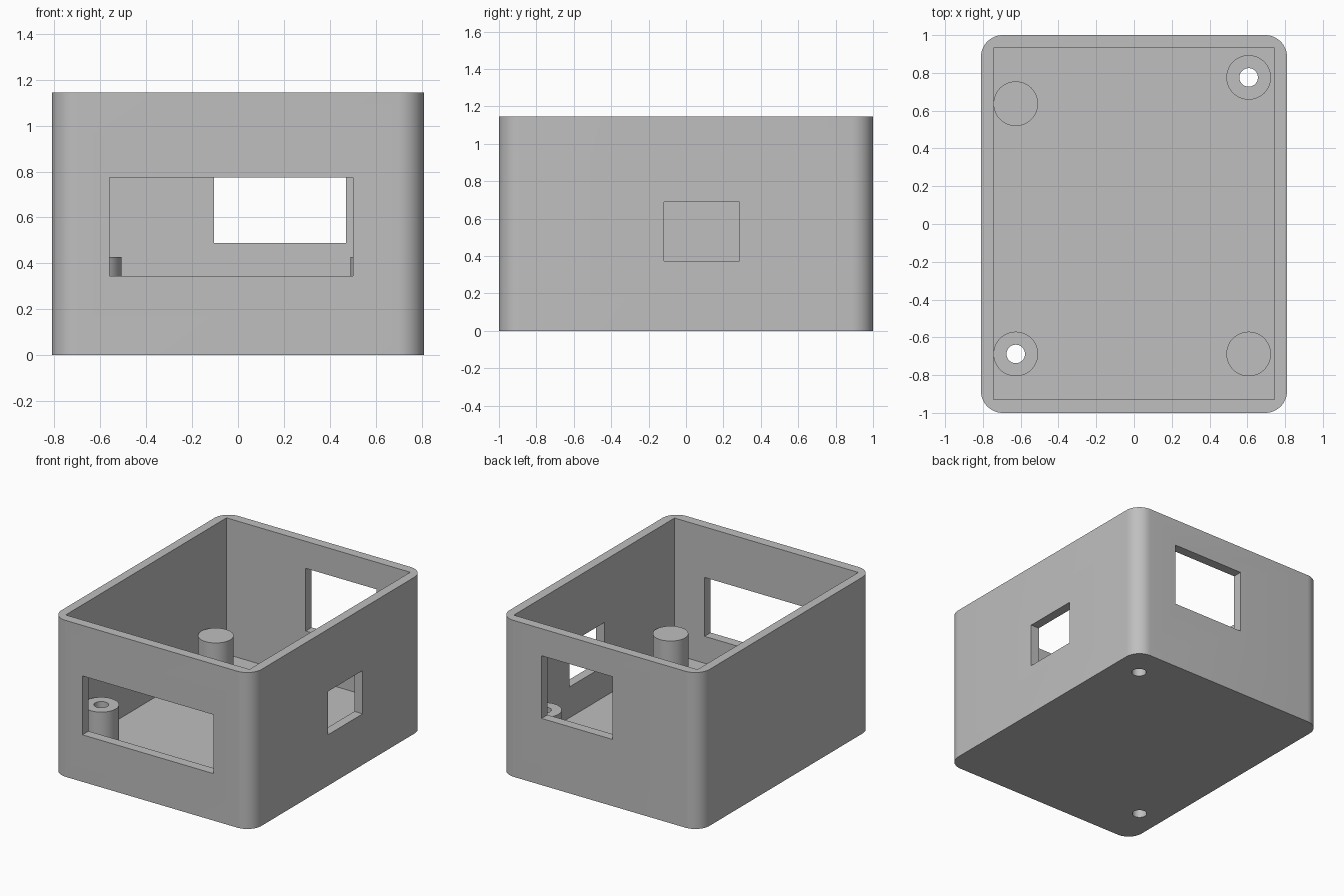
import bpy
import bmesh
from math import radians

if "Cube" in bpy.data.objects:
    bpy.data.objects.remove(bpy.data.objects["Cube"], do_unlink=True)

HEIGHT, FLOOR, POST_TOP = 1.145, 0.147, 0.428
POST_R, HOLE_R = 0.118, 0.049

grey = bpy.data.materials.new("light grey plastic")
grey.use_nodes = True
colour = (0.52, 0.52, 0.52, 1)
grey.diffuse_color = colour
grey.node_tree.nodes["Principled BSDF"].inputs["Base Color"].default_value = colour


def add_object(name, bm):
    mesh = bpy.data.meshes.new(name)
    bm.to_mesh(mesh)
    bm.free()
    mesh.materials.append(grey)
    obj = bpy.data.objects.new(name, mesh)
    bpy.context.collection.objects.link(obj)
    return obj


def box(name, x0, x1, y0, y1, z0, z1, corner=0):
    bm = bmesh.new()
    bmesh.ops.create_cube(bm, size=1)
    for v in bm.verts:
        v.co.x = x1 if v.co.x > 0 else x0
        v.co.y = y1 if v.co.y > 0 else y0
        v.co.z = z1 if v.co.z > 0 else z0
    if corner:
        uprights = [e for e in bm.edges
                    if abs(e.verts[0].co.z - e.verts[1].co.z) > 0.1]
        bmesh.ops.bevel(bm, geom=uprights, offset=corner, segments=12,
                        profile=0.5, affect='EDGES')
    return add_object(name, bm)


def cylinder(name, x, y, z0, z1, radius):
    bm = bmesh.new()
    bmesh.ops.create_cone(bm, cap_ends=True, segments=48, radius1=radius,
                          radius2=radius, depth=z1 - z0)
    bmesh.ops.translate(bm, verts=bm.verts, vec=(x, y, (z0 + z1) / 2))
    return add_object(name, bm)


def activate(obj):
    bpy.ops.object.select_all(action='DESELECT')
    obj.select_set(True)
    bpy.context.view_layer.objects.active = obj


def cut(obj, cutter):
    """Subtract the cutter from the object, then discard the cutter."""
    mod = obj.modifiers.new("cut", 'BOOLEAN')
    mod.operation = 'DIFFERENCE'
    mod.solver = 'EXACT'
    mod.object = cutter
    activate(obj)
    bpy.ops.object.modifier_apply(modifier=mod.name)
    bpy.data.objects.remove(cutter, do_unlink=True)


def smooth(obj):
    activate(obj)
    bpy.ops.object.shade_smooth_by_angle(angle=radians(30))


# Open-topped case with rounded outer and square inner corners
case = box("case", -0.81, 0.81, -1, 1, 0, HEIGHT, corner=0.115)
cut(case, box("cavity", -0.745, 0.743, -0.929, 0.931, FLOOR, HEIGHT + 0.2))

# Openings in the front, back and left walls
cut(case, box("front_opening", -0.56, 0.5, -1.1, -0.85, 0.344, 0.775))
cut(case, box("back_opening", -0.104, 0.47, 0.85, 1.1, 0.488, 0.947))
cut(case, box("left_opening", 0.7, 0.9, -0.118, 0.285, 0.373, 0.69))

# Mounting posts: two solid, two drilled through the floor
posts = [
    ("front_right_post", -0.626, -0.688, True),
    ("front_left_post", 0.607, -0.688, False),
    ("back_right_post", -0.626, 0.637, False),
    ("back_left_post", 0.607, 0.776, True),
]
for name, x, y, drilled in posts:
    post = cylinder(name, x, y, FLOOR, POST_TOP, POST_R)
    if drilled:
        for part in (post, case):
            cut(part, cylinder("drill", x, y, -0.1, POST_TOP + 0.1, HOLE_R))
    smooth(post)
smooth(case)
